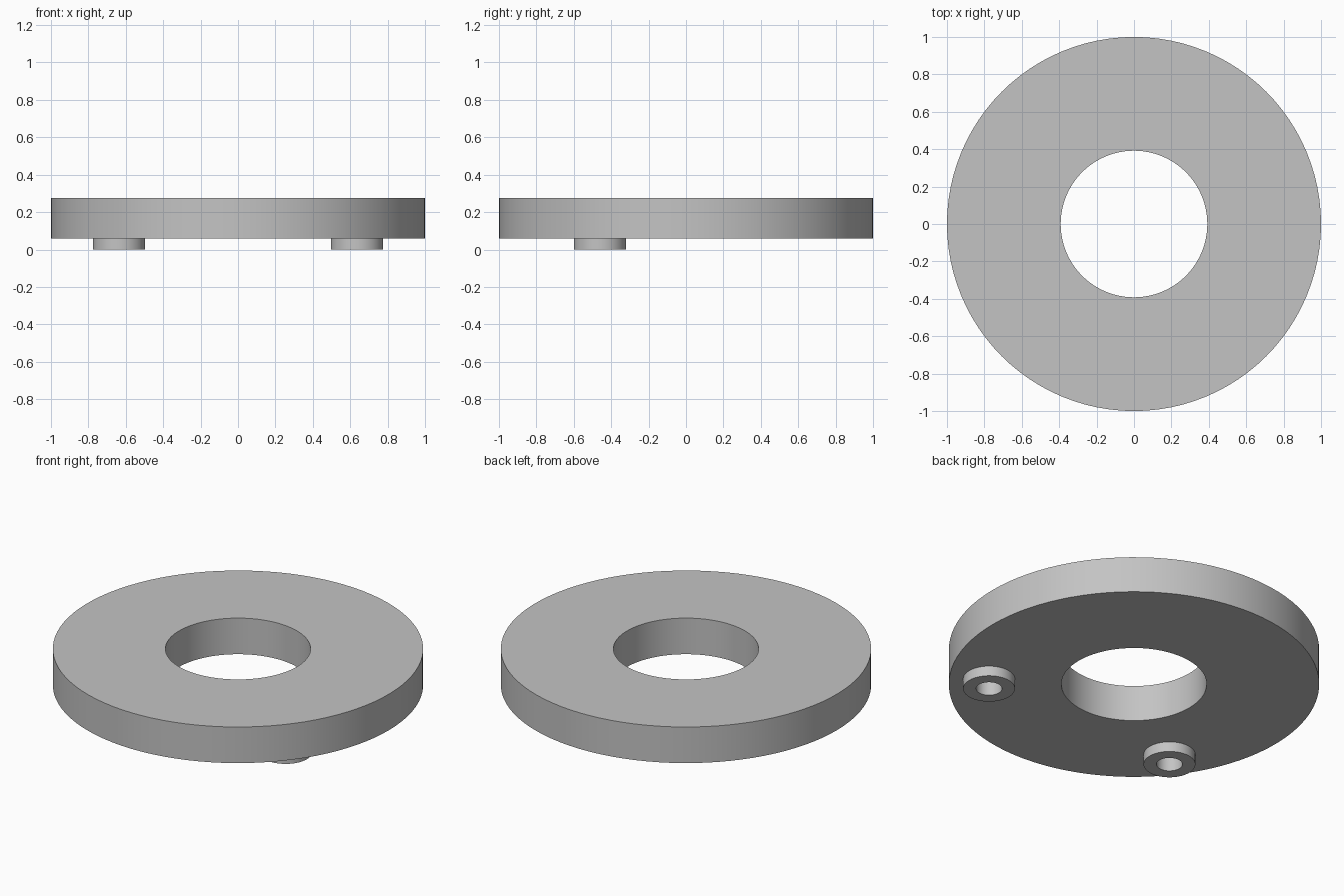
import bpy, bmesh, math

if "Cube" in bpy.data.objects:
    bpy.data.objects.remove(bpy.data.objects["Cube"])

BASE, TOP = 0.06, 0.275      # underside and top of the disc
PEG_X, PEG_Y = 0.636, -0.46  # peg centres, mirrored in x
PEG_R, BORE_R = 0.14, 0.07

grey = bpy.data.materials.new("plain_grey")
grey.use_nodes = True
colour = (0.55, 0.55, 0.55, 1)
grey.diffuse_color = colour
grey.node_tree.nodes["Principled BSDF"].inputs["Base Color"].default_value = colour


def lathe(name, profile, sides, location=(0, 0, 0), closed=False):
    """Spin a (radius, height) profile around z."""
    bm = bmesh.new()
    verts = [bm.verts.new((r, 0, z)) for r, z in profile]
    pairs = list(zip(verts, verts[1:]))
    if closed:
        pairs.append((verts[-1], verts[0]))
    edges = [bm.edges.new(p) for p in pairs]
    bmesh.ops.spin(bm, geom=verts + edges, cent=(0, 0, 0), axis=(0, 0, 1),
                   angle=math.tau, steps=sides, use_duplicate=False)
    bmesh.ops.remove_doubles(bm, verts=bm.verts, dist=1e-5)
    bmesh.ops.recalc_face_normals(bm, faces=bm.faces)
    mesh = bpy.data.meshes.new(name)
    bm.to_mesh(mesh)
    bm.free()
    mesh.materials.append(grey)
    obj = bpy.data.objects.new(name, mesh)
    obj.location = location
    bpy.context.collection.objects.link(obj)
    return obj


# Flat disc with a central hole
disc = lathe("disc", [(1, BASE), (1, TOP), (0.392, TOP), (0.392, BASE)], 96, closed=True)
parts = [disc]

# Two hollow pegs under the front half, with blind bores running up into the disc
for side, x in (("left", PEG_X), ("right", -PEG_X)):
    place = (x, PEG_Y, 0)
    parts.append(lathe(side + "_peg", [(PEG_R, BASE), (PEG_R, 0), (BORE_R, 0), (BORE_R, BASE)],
                       48, place))
    cutter = lathe(side + "_bore_cutter", [(0, -0.02), (BORE_R, -0.02), (BORE_R, 0.2), (0, 0.2)],
                   48, place)
    cutter.hide_render = True
    cutter.hide_viewport = True
    cut = disc.modifiers.new(side + "_bore", "BOOLEAN")
    cut.operation = "DIFFERENCE"
    cut.solver = "EXACT"
    cut.object = cutter

# Smooth walls with sharp rims
bpy.ops.object.select_all(action="DESELECT")
for part in parts:
    part.select_set(True)
bpy.context.view_layer.objects.active = disc
bpy.ops.object.shade_smooth_by_angle(angle=math.radians(30))
